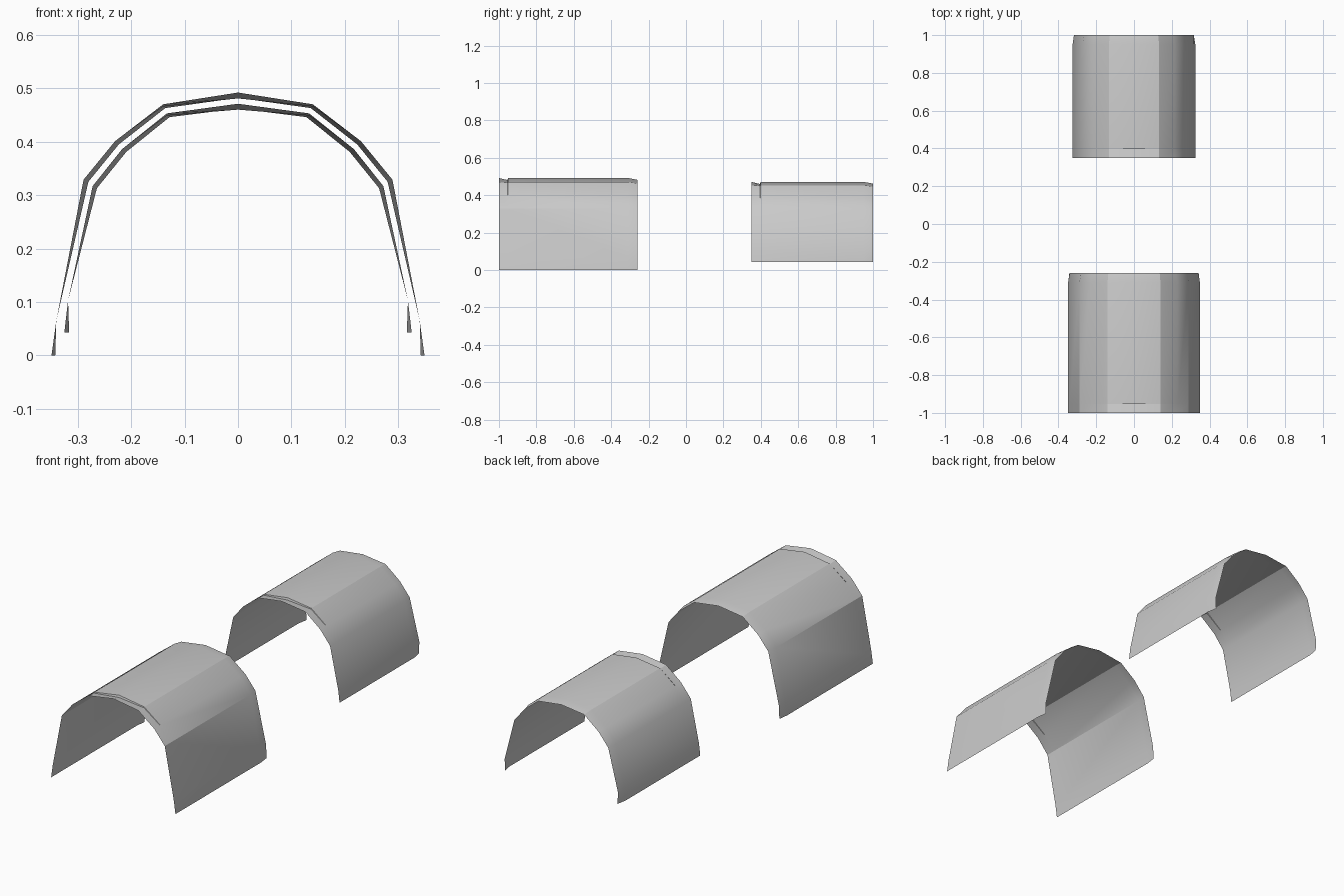
import bpy, bmesh

if "Cube" in bpy.data.objects:
    bpy.data.objects.remove(bpy.data.objects["Cube"])


def mirror_profile(half):
    """Right half, bottom to crown, becomes a full left-to-right arch."""
    return [(-x, z) for x, z in half] + [(x, z) for x, z in half[-2::-1]]


def add_ring(bm, profile, y):
    return [bm.verts.new((x, y, z)) for x, z in profile]


def bridge(bm, a, b):
    for i in range(len(a) - 1):
        bm.faces.new((a[i], a[i + 1], b[i + 1], b[i]))


def fender(name, body_half, end_half, y0, y1):
    body = mirror_profile(body_half)
    end = mirror_profile(end_half)
    crown = len(body) // 2
    bm = bmesh.new()

    # front lip, dipping at the crown behind its leading edge
    dip = list(body)
    dip[crown] = (0, body[crown][1] - 0.011)
    for i in (crown - 1, crown + 1):
        dip[i] = (dip[i][0], dip[i][1] - 0.004)
    front = add_ring(bm, body, y0)
    lip = add_ring(bm, dip, y0 + 0.046)
    bridge(bm, front, lip)

    # main shell, with a small step up from the lip, and a tapered rear end
    start = add_ring(bm, body, y0 + 0.048)
    bridge(bm, lip, start)
    shell = add_ring(bm, body, y1 - 0.05)
    bridge(bm, start, shell)
    bridge(bm, shell, add_ring(bm, end, y1))

    bmesh.ops.remove_doubles(bm, verts=bm.verts, dist=0.0005)
    bmesh.ops.recalc_face_normals(bm, faces=bm.faces)
    bm.faces.ensure_lookup_table()
    top = max(bm.faces, key=lambda f: f.calc_center_median().z)
    if top.normal.z < 0:
        bmesh.ops.reverse_faces(bm, faces=bm.faces)

    mesh = bpy.data.meshes.new(name)
    bm.to_mesh(mesh)
    bm.free()
    obj = bpy.data.objects.new(name, mesh)
    bpy.context.collection.objects.link(obj)
    bpy.ops.object.select_all(action='DESELECT')
    obj.select_set(True)
    bpy.context.view_layer.objects.active = obj
    bpy.ops.object.shade_smooth_by_angle(angle=0.48)
    return obj


# larger arch at the front
fender("front_arch",
       [(0.349, 0), (0.340, 0.065), (0.289, 0.329), (0.230, 0.401), (0.140, 0.470), (0, 0.492)],
       [(0.342, 0), (0.340, 0.065), (0.280, 0.325), (0.223, 0.395), (0.136, 0.463), (0, 0.482)],
       -1.0, -0.26)

# smaller, slightly raised arch at the back
fender("rear_arch",
       [(0.325, 0.043), (0.318, 0.103), (0.272, 0.317), (0.217, 0.386), (0.133, 0.453), (0, 0.471)],
       [(0.316, 0.043), (0.318, 0.103), (0.264, 0.313), (0.209, 0.381), (0.128, 0.446), (0, 0.462)],
       0.35, 1.0)
